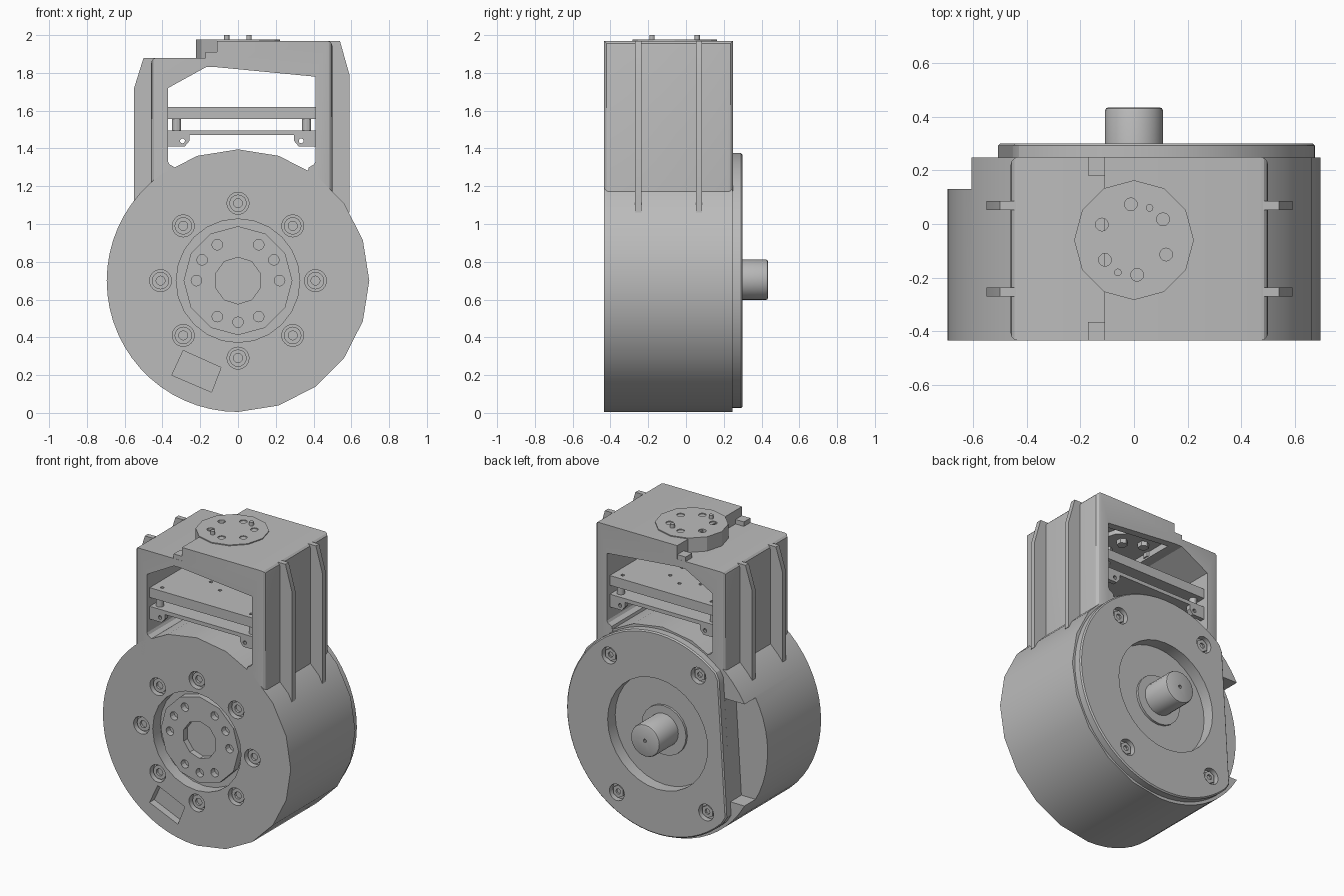
import bpy, bmesh
from math import sin, cos, radians, pi

if "Cube" in bpy.data.objects:
    bpy.data.objects.remove(bpy.data.objects["Cube"])

grey = bpy.data.materials.new("machined_grey")
grey.use_nodes = True
grey.diffuse_color = (0.5, 0.5, 0.5, 1)
grey.node_tree.nodes["Principled BSDF"].inputs["Base Color"].default_value = (0.5, 0.5, 0.5, 1)

CZ = 0.70                      # height of the drum axis
FRONT, BACK = -0.435, 0.247    # drum faces


def circle(x, v, r, n=24, turn=0):
    return [(x + r * sin(2 * pi * i / n + turn), v + r * cos(2 * pi * i / n + turn)) for i in range(n)]


def rect(x0, x1, v0, v1):
    return [(x0, v0), (x1, v0), (x1, v1), (x0, v1)]


def prism(bm, pts, lo, hi, axis="y"):
    """Extrude a flat outline: (x, z) along y, or (x, y) along z."""
    def place(p, d):
        return (p[0], d, p[1]) if axis == "y" else (p[0], p[1], d)
    a = [bm.verts.new(place(p, lo)) for p in pts]
    b = [bm.verts.new(place(p, hi)) for p in pts]
    bm.faces.new(a)
    bm.faces.new(b[::-1])
    for i in range(len(pts)):
        j = (i + 1) % len(pts)
        bm.faces.new((a[i], b[i], b[j], a[j]))


def build(name, prisms, bevel=None, width=0.03, segments=3):
    bm = bmesh.new()
    for p in prisms:
        prism(bm, *p)
    bmesh.ops.recalc_face_normals(bm, faces=bm.faces[:])
    if bevel:
        edges = [e for e in bm.edges if bevel(e)]
        bmesh.ops.bevel(bm, geom=edges, offset=width, segments=segments, profile=0.5, affect="EDGES")
    me = bpy.data.meshes.new(name)
    bm.to_mesh(me)
    bm.free()
    me.materials.append(grey)
    ob = bpy.data.objects.new(name, me)
    bpy.context.collection.objects.link(ob)
    return ob


def activate(ob):
    bpy.ops.object.select_all(action="DESELECT")
    ob.select_set(True)
    bpy.context.view_layer.objects.active = ob


def cut(ob, prisms):
    cutter = build("cutter", prisms)
    cutter.hide_render = True
    mod = ob.modifiers.new("cut", "BOOLEAN")
    mod.operation, mod.solver, mod.use_self, mod.object = "DIFFERENCE", "EXACT", True, cutter
    activate(ob)
    bpy.ops.object.modifier_apply(modifier=mod.name)
    bpy.data.objects.remove(cutter)


def on_plane(e, axis, value):
    return all(abs(v.co[axis] - value) < 1e-4 for v in e.verts)


parts = []

# Drum: coarse facets over the top and right, fine ones on the left
angles = list(range(-36, 181, 18)) + list(range(186, 319, 6))
rim = [(0.695 * sin(radians(a)), CZ + 0.695 * cos(radians(a))) for a in angles]
drum = build("drum", [(rim, FRONT, BACK)])
ring = circle(0, CZ, 0.41, 8)
cuts = [(circle(x, z, 0.058), FRONT - 0.05, FRONT + 0.04) for x, z in ring]
cuts += [(circle(0, CZ, 0.327, 24), FRONT - 0.05, FRONT + 0.08),
         ([(-0.29, 0.33), (-0.09, 0.24), (-0.14, 0.11), (-0.35, 0.2)], FRONT - 0.05, FRONT + 0.05),
         ([(-0.8, 0.36), (-0.501, 0.36), (-0.459, 1.04), (-0.8, 1.04)], 0.13, 0.4),
         (circle(0, CZ, 0.37, 32), 0.22, 0.4)]
cut(drum, cuts)
parts.append(drum)

# Front screws with sockets
screws = build("front_screws", [(circle(x, z, 0.046, 16), FRONT + 0.02, FRONT + 0.05) for x, z in ring])
cut(screws, [(circle(x, z, 0.024, 12), FRONT - 0.02, FRONT + 0.035) for x, z in ring])
parts.append(screws)

# Output hub set into the front face
hub = build("output_hub", [(circle(0, CZ, 0.288, 12), FRONT + 0.03, FRONT + 0.12)])
hub_holes = [(0, -0.22)] + [(s * x, z) for s in (-1, 1)
                            for x, z in ((0.11, 0.19), (0.19, 0.11), (0.22, 0), (0.11, -0.19))]
cut(hub, [(circle(x, CZ + z, 0.028, 12), FRONT, FRONT + 0.07) for x, z in hub_holes]
    + [(circle(0, CZ, 0.124, 10), FRONT, FRONT + 0.07)])
parts.append(hub)

# Back plate with one side cut off along a slightly tilted chord
TILT = 0.063
disc = [(max(x, -0.48 + TILT * (z - CZ)), z) for x, z in circle(0, CZ, 0.675, 64)]
plate = build("back_plate", [(disc, BACK - 0.003, 0.3)],
              bevel=lambda e: on_plane(e, 1, 0.3), width=0.008, segments=1)
bolts = [(sx * 0.33 + TILT * sz * 0.45, CZ + sz * 0.45 - TILT * sx * 0.33)
         for sx in (-1, 1) for sz in (-1, 1)]
cut(plate, [(circle(x, z, 0.055), 0.262, 0.4) for x, z in bolts]
    + [(circle(0, CZ, 0.37, 32), 0.1, 0.4)])
parts.append(plate)
heads = build("back_bolts", [(circle(x, z, 0.042, 6), 0.255, 0.285) for x, z in bolts])
cut(heads, [(circle(x, z, 0.018, 8), 0.272, 0.35) for x, z in bolts])
parts.append(heads)

# Shaft and its boss
parts.append(build("shaft_boss", [(circle(0, CZ, 0.165, 20), 0.2, 0.235)]))
shaft = build("shaft", [(circle(0, CZ + 0.005, 0.108, 24), 0.2, 0.435)],
              bevel=lambda e: on_plane(e, 1, 0.435), width=0.013, segments=2)
cut(shaft, [(circle(0, CZ + 0.005, 0.012, 10), 0.41, 0.5)])
parts.append(shaft)

# Tower: open arch with a stepped roof
arch = [(-0.46, 1.1), (-0.46, 1.88), (-0.11, 1.88), (-0.11, 1.97), (0.5, 1.97), (0.5, 1.1),
        (0.41, 1.2), (0.41, 1.78), (-0.11, 1.83), (-0.17, 1.83), (-0.37, 1.72), (-0.37, 1.2)]


def tower_edge(e):
    side = on_plane(e, 0, -0.46) or on_plane(e, 0, 0.5)
    low = all(v.co.z < 1.15 for v in e.verts)
    return side and not low


tower = build("tower", [(arch, FRONT, 0.25)], bevel=tower_edge)
cut(tower, [(rect(-0.10, 0.41, -0.385, 0.2), 1.6, 1.9, "z")])
parts.append(tower)
parts.append(build("floor_fillets", [([(s + d * 0.002, 1.2), (s, 1.33), (s - d * 0.008, 1.315), (s - d * 0.035, 1.3),
                                       (s - d * 0.06, 1.2)], FRONT, 0.25)
                                     for s, d in ((0.41, 1), (-0.37, -1))]))
parts.append(build("roof_tabs", [(rect(-0.172, -0.108, y, y + 0.068), 1.832, 1.91, "z")
                                 for y in (-0.434, 0.181)]))

# Stiffening ribs on both tower sides
ribs = []
for y in (-0.27, 0.052):
    ribs.append(([(-0.44, 1.88), (-0.5, 1.88), (-0.55, 1.72), (-0.55, 1.08), (-0.44, 1.08)], y, y + 0.034))
    ribs.append(([(0.48, 1.968), (0.54, 1.968), (0.59, 1.79), (0.59, 1.06), (0.48, 1.06)], y, y + 0.034))
parts.append(build("side_ribs", ribs))

# Round mounting pad on the roof, with holes, pins and nuts beneath
pad = build("mounting_pad", [(circle(0, -0.06, 0.223, 12, pi / 6), 1.87, 1.976, "z")])
pad_holes = circle(0, -0.058, 0.132, 6, radians(-5))
cut(pad, [(circle(x, y, 0.024, 12), 1.93, 2.1, "z") for x, y in pad_holes])
parts.append(pad)
parts.append(build("locating_pins", [(circle(x, y, 0.014, 12), 1.95, 2.0, "z")
                                     for x, y in ((-0.06, -0.18), (0.058, 0.06))]))
parts.append(build("pad_nuts", [(circle(x, y, 0.034, 6), 1.84, 1.88, "z") for x, y in pad_holes]))

# Two shelves inside the tower
upper = build("upper_shelf", [(rect(-0.372, 0.412, -0.405, 0.22), 1.555, 1.62, "z")])
small = [(x, y) for x in (-0.31, 0.35) for y in (-0.36, 0.17)] + circle(0, -0.06, 0.13, 6)
cut(upper, [(circle(x, y, 0.012, 8), 1.6, 1.7, "z") for x, y in small])
parts.append(upper)
parts.append(build("lower_shelf", [(rect(-0.372, 0.412, -0.405, 0.22), 1.47, 1.495, "z")]))
parts.append(build("shelf_spacers", [(circle(x, y, 0.024, 12), 1.49, 1.56, "z")
                                     for x in (-0.325, 0.363) for y in (-0.36, 0.17)]))

# Bracket ears that carry the lower shelf
spans = (FRONT + 0.03, FRONT + 0.06), (0.19, 0.22)
ears, ear_holes = [], []
for s, d in ((-0.372, 1), (0.412, -1)):
    outline = [(s, 1.475), (s, 1.41), (s + d * 0.09, 1.41), (s + d * 0.115, 1.44), (s + d * 0.115, 1.475)]
    for lo, hi in spans:
        ears.append((outline, lo, hi))
        ear_holes.append((circle(s + d * 0.078, 1.44, 0.013, 10), lo - 0.01, hi + 0.01))
brackets = build("shelf_brackets", ears)
cut(brackets, ear_holes)
parts.append(brackets)

for ob in parts:
    activate(ob)
    bpy.ops.object.shade_smooth_by_angle(angle=radians(25))
